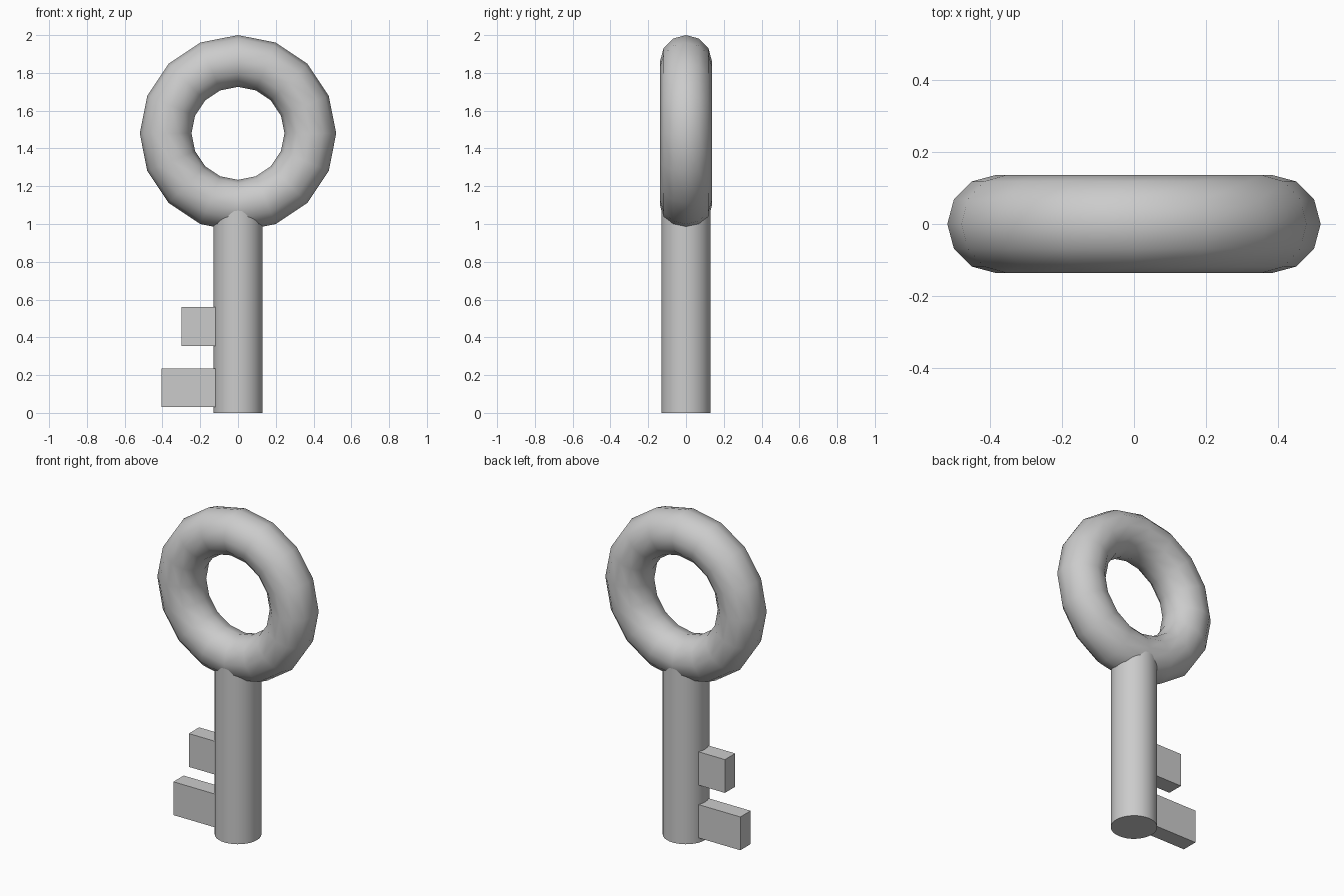
import bpy
import math

if "Cube" in bpy.data.objects:
    bpy.data.objects.remove(bpy.data.objects["Cube"])


def finish(name, angle=None):
    obj = bpy.context.object
    obj.name = name
    bpy.ops.object.transform_apply(location=False, rotation=True, scale=True)
    if angle:
        bpy.ops.object.shade_smooth_by_angle(angle=math.radians(angle))
    return obj


def tooth(name, x0, x1, z0, z1, thickness=0.1):
    bpy.ops.mesh.primitive_cube_add(size=1, location=((x0 + x1) / 2, 0, (z0 + z1) / 2))
    bpy.context.object.scale = (x1 - x0, thickness, z1 - z0)
    return finish(name)


# Ring handle standing upright
bpy.ops.mesh.primitive_torus_add(
    major_segments=16, minor_segments=12, major_radius=0.383, minor_radius=0.137,
    location=(0, 0, 1.48), rotation=(math.radians(90), 0, 0))
finish("ring_handle", 40)

# Round shaft, its top buried in the ring
SHAFT_TOP = 1.1
bpy.ops.mesh.primitive_cylinder_add(
    vertices=32, radius=0.13, depth=SHAFT_TOP, location=(0, 0, SHAFT_TOP / 2))
finish("shaft", 40)

# Teeth, rooted inside the shaft
tooth("upper_tooth", -0.30, -0.08, 0.355, 0.56)
tooth("lower_tooth", -0.405, -0.08, 0.03, 0.235)
